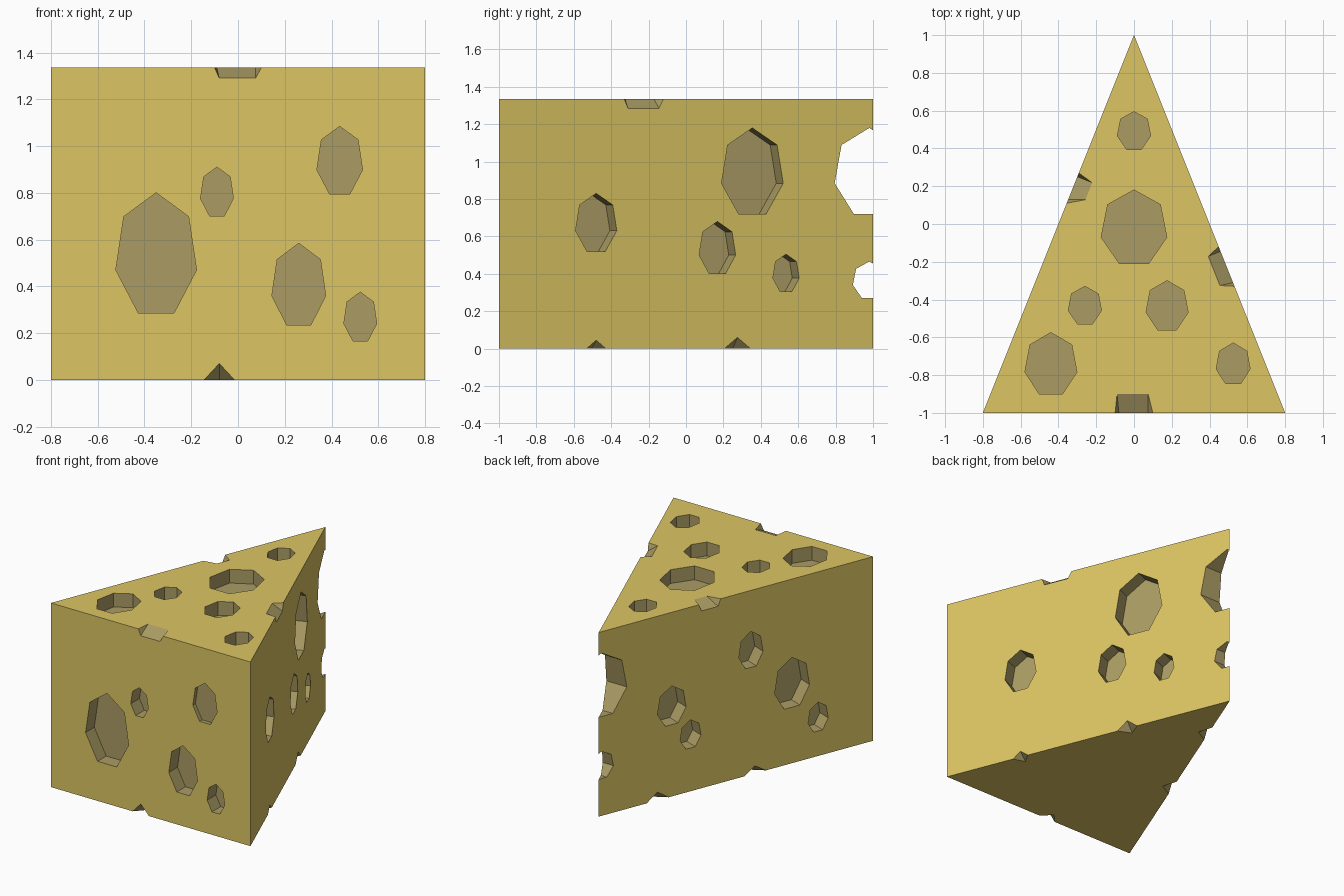
import bpy
import bmesh
from math import sin, cos, pi
from mathutils import Vector

cube = bpy.data.objects.get("Cube")
if cube:
    bpy.data.objects.remove(cube, do_unlink=True)

HEIGHT = 1.335
UP = Vector((0, 0, 1))


def material(name, colour):
    mat = bpy.data.materials.new(name)
    mat.use_nodes = True
    mat.diffuse_color = colour
    mat.node_tree.nodes["Principled BSDF"].inputs["Base Color"].default_value = colour
    return mat


rind = material("cheese yellow", (0.72, 0.565, 0.125, 1))
pit = material("hole tan", (0.41, 0.335, 0.13, 1))


def make_object(name, bm):
    bmesh.ops.recalc_face_normals(bm, faces=bm.faces)
    mesh = bpy.data.meshes.new(name)
    bm.to_mesh(mesh)
    bm.free()
    mesh.materials.append(rind)
    mesh.materials.append(pit)
    obj = bpy.data.objects.new(name, mesh)
    bpy.context.collection.objects.link(obj)
    return obj


# Each side: origin, direction along it, direction up it, outward normal.
# On the slanted sides the along coordinate equals y.
FRONT = (Vector((0, -1, 0)), Vector((1, 0, 0)), UP, Vector((0, -1, 0)))
RIGHT = (Vector((0.4, 0, 0)), Vector((-0.4, 1, 0)), UP, Vector((2, 0.8, 0)).normalized())
LEFT = (Vector((-0.4, 0, 0)), Vector((0.4, 1, 0)), UP, Vector((-2, 0.8, 0)).normalized())
TOP = (Vector((0, 0, HEIGHT)), Vector((1, 0, 0)), Vector((0, 1, 0)), UP)
TIP = (Vector((0, 0, 0)), Vector((0, 1, 0)), UP, Vector((1, 0, 0)))

cuts = bmesh.new()


def add_hull(points):
    part = bmesh.new()
    verts = [part.verts.new(p) for p in points]
    bmesh.ops.convex_hull(part, input=verts)
    bmesh.ops.dissolve_limit(part, angle_limit=0.002, verts=part.verts, edges=part.edges)
    bmesh.ops.recalc_face_normals(part, faces=part.faces)
    for f in part.faces:
        f.material_index = 1
    temp = bpy.data.meshes.new("temp")
    part.to_mesh(temp)
    part.free()
    cuts.from_mesh(temp)
    bpy.data.meshes.remove(temp)


def hole(side, a, b, ra, rb, depth=0.1, outer=0.1):
    """Seven-sided pit with its point upward."""
    origin, along, up, out = side
    points = []
    for k in range(7):
        t = 2 * pi * k / 7
        rim = origin + along * (a + ra * sin(t)) + up * (b + rb * cos(t))
        points += [rim + out * outer, rim - out * depth]
    add_hull(points)


def notch(side, z, edge, face, rise, flat, depth):
    """Sloping bite out of an edge, continued past the surface for a clean cut."""
    origin, along, up, out = side
    points = []
    for e, f, t in zip(edge, face, flat):
        pe = origin + along * e + up * z
        pf = origin + along * f + up * (z + rise)
        pt = origin + along * t + up * z - out * depth
        points += [pf + (pf - pt) * 0.5, pt + (pt - pf) * 0.5,
                   pe + (pe - (pf + pt) / 2) * 2]
    add_hull(points)


# Pits in each side
PITS = [
    (FRONT, [(-0.35, 0.53, 0.177, 0.27), (-0.09, 0.80, 0.072, 0.11),
             (0.26, 0.40, 0.118, 0.184), (0.523, 0.265, 0.072, 0.11)]),
    (RIGHT, [(-0.48, 0.667, 0.113, 0.163), (0.355, 0.938, 0.169, 0.242),
             (0.168, 0.533, 0.1, 0.147), (0.535, 0.40, 0.072, 0.105)]),
    (LEFT, [(-0.11, 0.90, 0.09, 0.137), (-0.41, 0.577, 0.13, 0.19),
            (0.467, 0.653, 0.107, 0.147), (0.33, 0.41, 0.078, 0.107),
            (-0.6, 0.28, 0.075, 0.11)]),
    (TOP, [(0, 0.49, 0.09, 0.105), (0, -0.025, 0.178, 0.205),
           (-0.26, -0.435, 0.09, 0.105), (0.175, -0.437, 0.114, 0.137),
           (-0.44, -0.746, 0.141, 0.171), (0.525, -0.743, 0.092, 0.113)]),
]
for side, pits in PITS:
    for p in pits:
        hole(side, *p)
hole(FRONT, 0.435, 0.932, 0.1, 0.152, depth=0.03)

# Bites right through the thin tip
hole(TIP, 0.98, 0.938, 0.19, 0.242, 0.3, 0.3)
hole(TIP, 0.98, 0.363, 0.09, 0.103, 0.3, 0.3)

# Flat-floored bites in the top edges
notch(FRONT, HEIGHT, (-0.1, 0.1), (-0.08, 0.075), -0.045, (-0.09, 0.075), 0.1)
notch(RIGHT, HEIGHT, (-0.33, -0.12), (-0.31, -0.145), -0.05, (-0.30, -0.145), 0.07)
notch(LEFT, HEIGHT, (0.11, 0.27), (0.13, 0.25), -0.05, (0.16, 0.25), 0.085)

# Pointed bites in the bottom edges
for side, a, half, rise in [(FRONT, -0.08, 0.065, 0.07), (RIGHT, -0.48, 0.052, 0.045),
                            (RIGHT, 0.275, 0.07, 0.06), (LEFT, 0.57, 0.08, 0.06),
                            (LEFT, -0.14, 0.08, 0.055)]:
    notch(side, 0, (a - half, a + half), (a, a), rise, (a, a), 0.07)

cutter = make_object("hole_cutter", cuts)
cutter.hide_render = True

# Wedge body
bm = bmesh.new()
base = bm.faces.new([bm.verts.new(p) for p in ((-0.8, -1, 0), (0.8, -1, 0), (0, 1, 0))])
top = bmesh.ops.extrude_face_region(bm, geom=[base])["geom"]
bmesh.ops.translate(bm, vec=UP * HEIGHT,
                    verts=[v for v in top if isinstance(v, bmesh.types.BMVert)])
if not base.is_valid or len(bm.faces) < 5:
    bm.faces.new([v for v in bm.verts if v.co.z < 0.01])
wedge = make_object("cheese_wedge", bm)

# Cut the holes, keep the result as plain mesh and drop the cutter
cut = wedge.modifiers.new("holes", "BOOLEAN")
cut.operation = "DIFFERENCE"
cut.solver = "EXACT"
cut.material_mode = "INDEX"
cut.object = cutter
bpy.context.view_layer.update()
graph = bpy.context.evaluated_depsgraph_get()
carved = bpy.data.meshes.new_from_object(wedge.evaluated_get(graph))
wedge.modifiers.clear()
wedge.data = carved
bpy.data.objects.remove(cutter, do_unlink=True)
